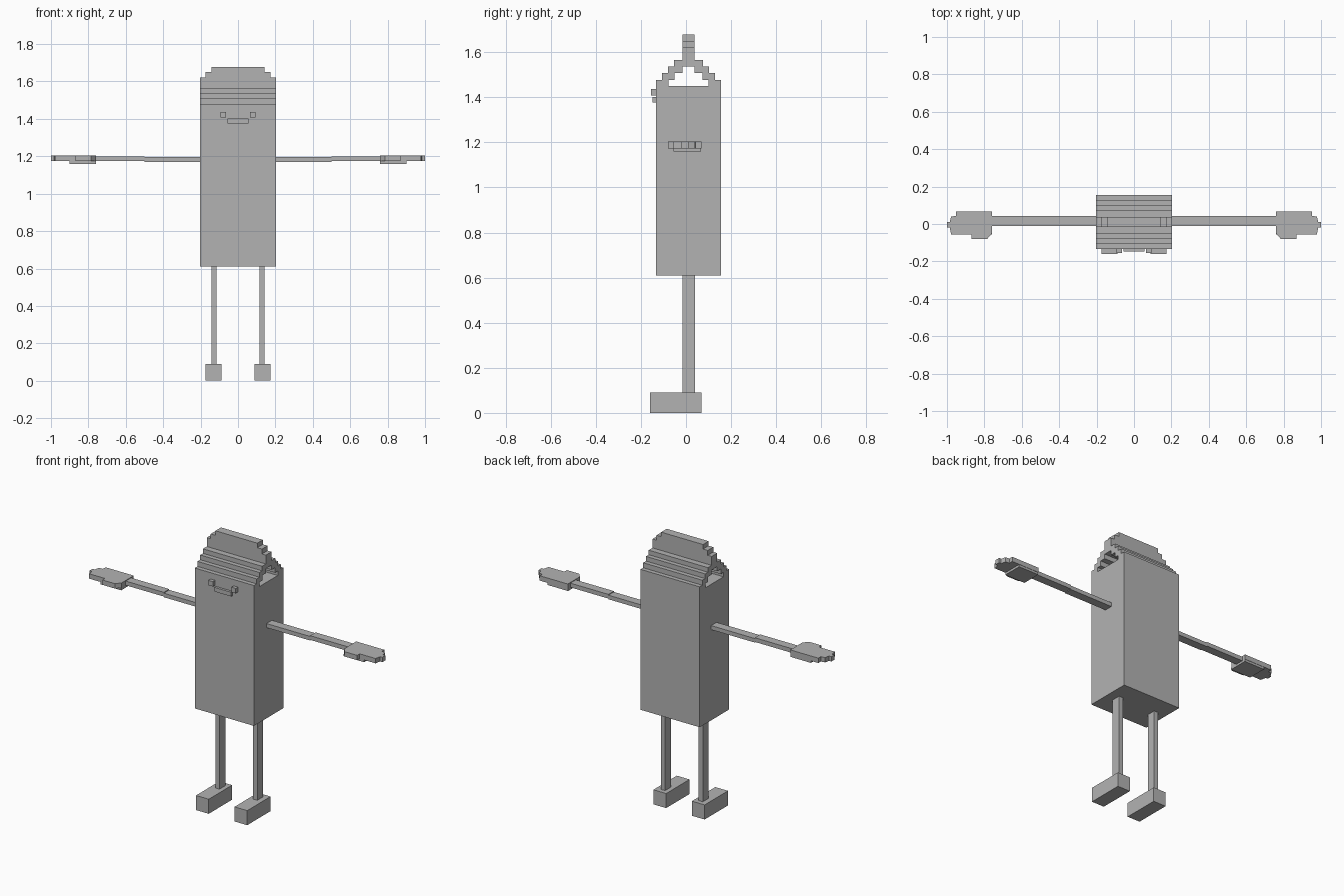
import bpy, bmesh
from mathutils import Vector

if "Cube" in bpy.data.objects:
    bpy.data.objects.remove(bpy.data.objects["Cube"])

grey = bpy.data.materials.new("plain grey")
grey.diffuse_color = (0.45, 0.45, 0.45, 1)
grey.use_nodes = True
grey.node_tree.nodes["Principled BSDF"].inputs["Base Color"].default_value = grey.diffuse_color


def prism(name, pts, axis, lo, hi):
    """Extrude a 2D outline along an axis: 'x' uses (y, z), 'y' uses (x, z), 'z' uses (x, y)."""
    def place(p, d):
        a, b = p
        return {'x': (d, a, b), 'y': (a, d, b), 'z': (a, b, d)}[axis]
    bm = bmesh.new()
    face = bm.faces.new([bm.verts.new(place(p, lo)) for p in pts])
    ext = bmesh.ops.extrude_face_region(bm, geom=[face])
    verts = [v for v in ext["geom"] if isinstance(v, bmesh.types.BMVert)]
    bmesh.ops.translate(bm, verts=verts, vec=Vector(place((0, 0), hi - lo)))
    bmesh.ops.recalc_face_normals(bm, faces=bm.faces)
    me = bpy.data.meshes.new(name)
    bm.to_mesh(me)
    bm.free()
    me.materials.append(grey)
    ob = bpy.data.objects.new(name, me)
    bpy.context.collection.objects.link(ob)
    return ob


def box(name, x, y, z):
    return prism(name, [(x[0], y[0]), (x[1], y[0]), (x[1], y[1]), (x[0], y[1])], 'z', *z)


def stepped(levels, mid):
    """Symmetric stepped outline from (half width, bottom, top) levels, bottom to top."""
    right = []
    for half, lo, hi in levels:
        right += [(half, lo), (half, hi)]
    return [(mid + h, z) for h, z in right] + [(mid - h, z) for h, z in reversed(right)]


def mirrored(ob):
    m = ob.modifiers.new("both sides", 'MIRROR')
    m.use_axis[0] = True
    return ob


MID = 0.011

# Body with stepped shoulders of the head, pierced side to side by a stepped tunnel
body = prism("body", stepped([(0.144, 0.61, 1.477), (0.118, 1.477, 1.508),
                              (0.091, 1.508, 1.537), (0.064, 1.537, 1.565)], MID),
             'x', -0.202, 0.202)
cutter = prism("tunnel_cutter", stepped([(0.089, 1.45, 1.477), (0.062, 1.477, 1.508),
                                         (0.027, 1.508, 1.537)], MID), 'x', -0.3, 0.3)
cutter.hide_render = True
cutter.hide_viewport = True
cut = body.modifiers.new("tunnel", 'BOOLEAN')
cut.operation = 'DIFFERENCE'
cut.solver = 'EXACT'
cut.object = cutter

# Crest along the top of the head
prism("crest", stepped([(0.202, 1.565, 1.62), (0.175, 1.62, 1.65),
                        (0.143, 1.65, 1.678)], 0), 'y', MID - 0.027, MID + 0.027)

# Face
mirrored(box("eye", (0.063, 0.093), (-0.155, -0.133), (1.408, 1.438)))
box("mouth", (-0.057, 0.057), (-0.148, -0.133), (1.376, 1.402))

# Arms
mirrored(box("upper_arm", (0.202, 0.5), (-0.01, 0.043), (1.17, 1.195)))
mirrored(box("forearm", (0.5, 0.765), (-0.01, 0.043), (1.174, 1.2)))

# Hands: stepped fingers, thumb with a clipped corner, and a thin palm pad
hand = [(0.76, -0.05), (0.785, -0.08), (0.87, -0.08), (0.87, -0.055), (0.978, -0.055),
        (0.985, -0.02), (1.0, -0.02), (1.0, 0.01), (0.985, 0.01), (0.978, 0.04),
        (0.952, 0.043), (0.952, 0.068), (0.76, 0.068)]
mirrored(prism("hand", hand, 'z', 1.174, 1.204))
mirrored(box("palm_pad", (0.76, 0.9), (-0.055, 0.066), (1.16, 1.174)))

# Legs and feet
mirrored(box("leg", (0.115, 0.143), (-0.016, 0.04), (0.09, 0.61)))
mirrored(box("foot", (0.088, 0.175), (-0.16, 0.068), (0.0, 0.09)))
